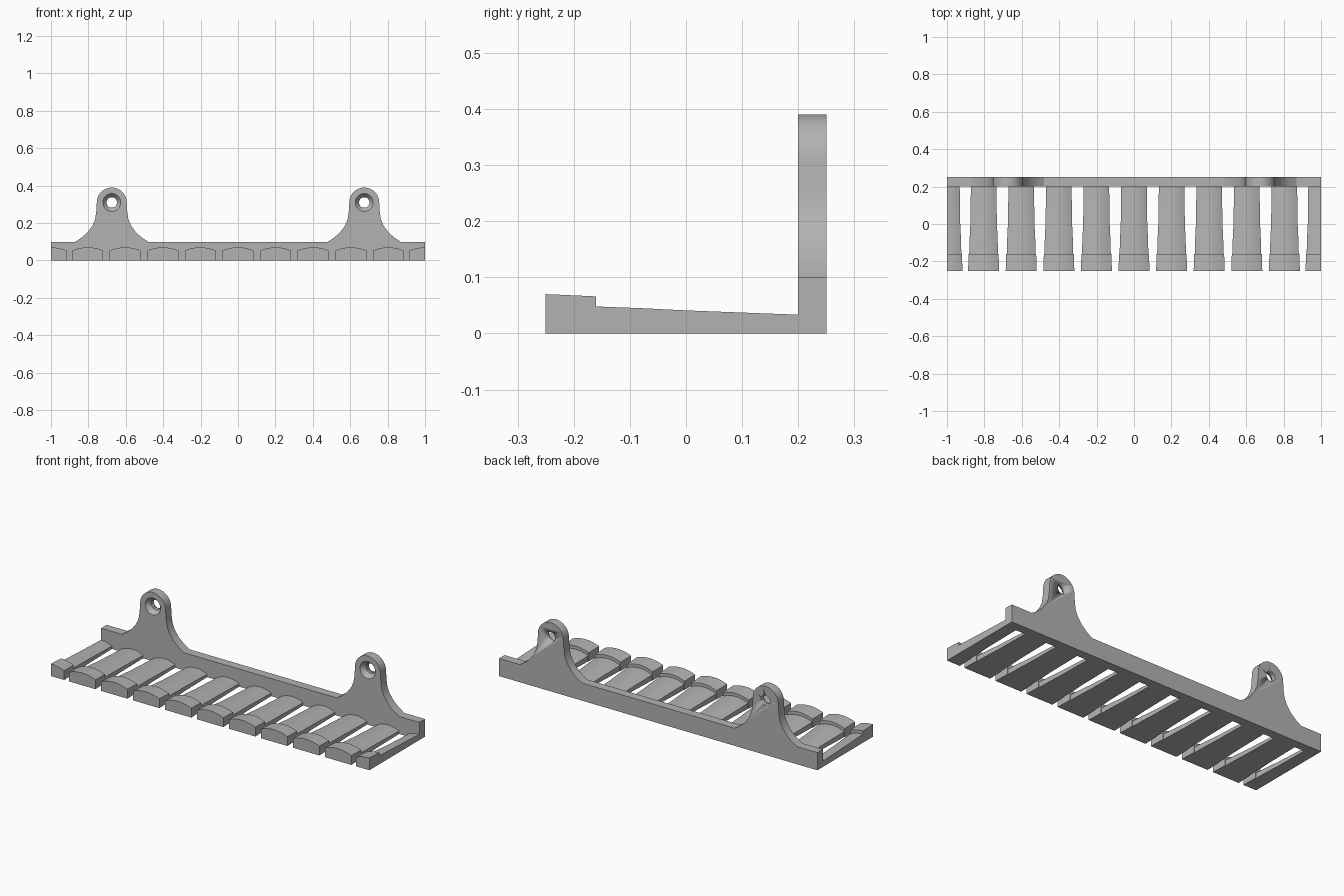
import bpy, bmesh, math
from math import radians, sin, cos, pi
from mathutils import Matrix, Vector

if "Cube" in bpy.data.objects:
    bpy.data.objects.remove(bpy.data.objects["Cube"])

grey = bpy.data.materials.new("plain grey")
grey.use_nodes = True
grey.diffuse_color = (0.45, 0.45, 0.45, 1)
grey.node_tree.nodes["Principled BSDF"].inputs["Base Color"].default_value = grey.diffuse_color


def finish(name, bm):
    """Turn a bmesh into a named, shaded object."""
    bmesh.ops.recalc_face_normals(bm, faces=bm.faces)
    mesh = bpy.data.meshes.new(name)
    bm.to_mesh(mesh)
    bm.free()
    mesh.materials.append(grey)
    obj = bpy.data.objects.new(name, mesh)
    bpy.context.collection.objects.link(obj)
    bpy.ops.object.select_all(action="DESELECT")
    obj.select_set(True)
    bpy.context.view_layer.objects.active = obj
    bpy.ops.object.shade_smooth_by_angle(angle=radians(30))
    return obj


def loft(rings, bm):
    """Join closed rings of points and cap both ends."""
    loops = [[bm.verts.new(p) for p in ring] for ring in rings]
    count = len(loops[0])
    for a, b in zip(loops, loops[1:]):
        for i in range(count):
            j = (i + 1) % count
            bm.faces.new((a[i], a[j], b[j], b[i]))
    bm.faces.new(loops[0])
    bm.faces.new(loops[-1])


# Arched slats: y, half width, crown height, with a step behind the raised lip
STATIONS = [(-0.25, 0.083, 0.070), (-0.16, 0.080, 0.066), (-0.16, 0.077, 0.048),
            (-0.08, 0.075, 0.045), (0.0, 0.071, 0.041), (0.21, 0.068, 0.033)]
ARCH_DROP = 0.017
PITCH = 0.2


def slat(name, x, start=-1, end=1, steps=12):
    rings = []
    for y, half, crown in STATIONS:
        ts = [start + (end - start) * i / steps for i in range(steps + 1)]
        ring = [(x + half * t, y, crown - ARCH_DROP * t * t) for t in ts]
        ring += [(x + half * end, y, 0), (x + half * start, y, 0)]
        rings.append(ring)
    bm = bmesh.new()
    loft(rings, bm)
    finish(name, bm)


for i in range(-4, 5):
    slat(f"slat_{i + 5}", i * (PITCH + 0.001))
slat("right_end_slat", -1, start=0, steps=6)
slat("left_end_slat", 1, end=0, steps=6)

# Back rail
bm = bmesh.new()
bmesh.ops.create_cube(bm, size=1, matrix=Matrix.Translation((0, 0.225, 0.05))
                      @ Matrix.Diagonal((2, 0.05, 0.1, 1)))
finish("back_rail", bm)

# Mounting ears: flared foot, round head, countersunk screw hole
EAR_X, HOLE_Z, HEAD = 0.675, 0.31, 0.08
FLARE = [(0.195, 0.1), (0.16, 0.123), (0.13, 0.15), (0.104, 0.185),
         (0.089, 0.22), (0.083, 0.26)]


def ear(name, x):
    half = FLARE + [(HEAD * cos(a), HOLE_Z + HEAD * sin(a))
                    for a in (pi / 2 * i / 8 for i in range(8))]
    outline = half + [(0, HOLE_Z + HEAD)] + [(-u, z) for u, z in reversed(half)]
    bm = bmesh.new()
    loft([[(x + u, y, z) for u, z in outline] for y in (0.2, 0.25)], bm)
    plate = finish(name, bm)

    # Cutter: cone in front, straight bore behind
    bm = bmesh.new()
    angles = [2 * pi * i / 32 for i in range(32)]
    loft([[(x + r * cos(a), y, HOLE_Z + r * sin(a)) for a in angles]
          for y, r in ((0.19, 0.048), (0.2, 0.048), (0.225, 0.028), (0.26, 0.028))], bm)
    cutter = finish("hole_cutter", bm)
    cutter.hide_render = True

    cut = plate.modifiers.new("screw_hole", "BOOLEAN")
    cut.operation = "DIFFERENCE"
    cut.solver = "EXACT"
    cut.object = cutter
    bpy.context.view_layer.objects.active = plate
    bpy.ops.object.modifier_apply(modifier=cut.name)
    bpy.data.objects.remove(cutter)


ear("right_ear", -EAR_X)
ear("left_ear", EAR_X)
